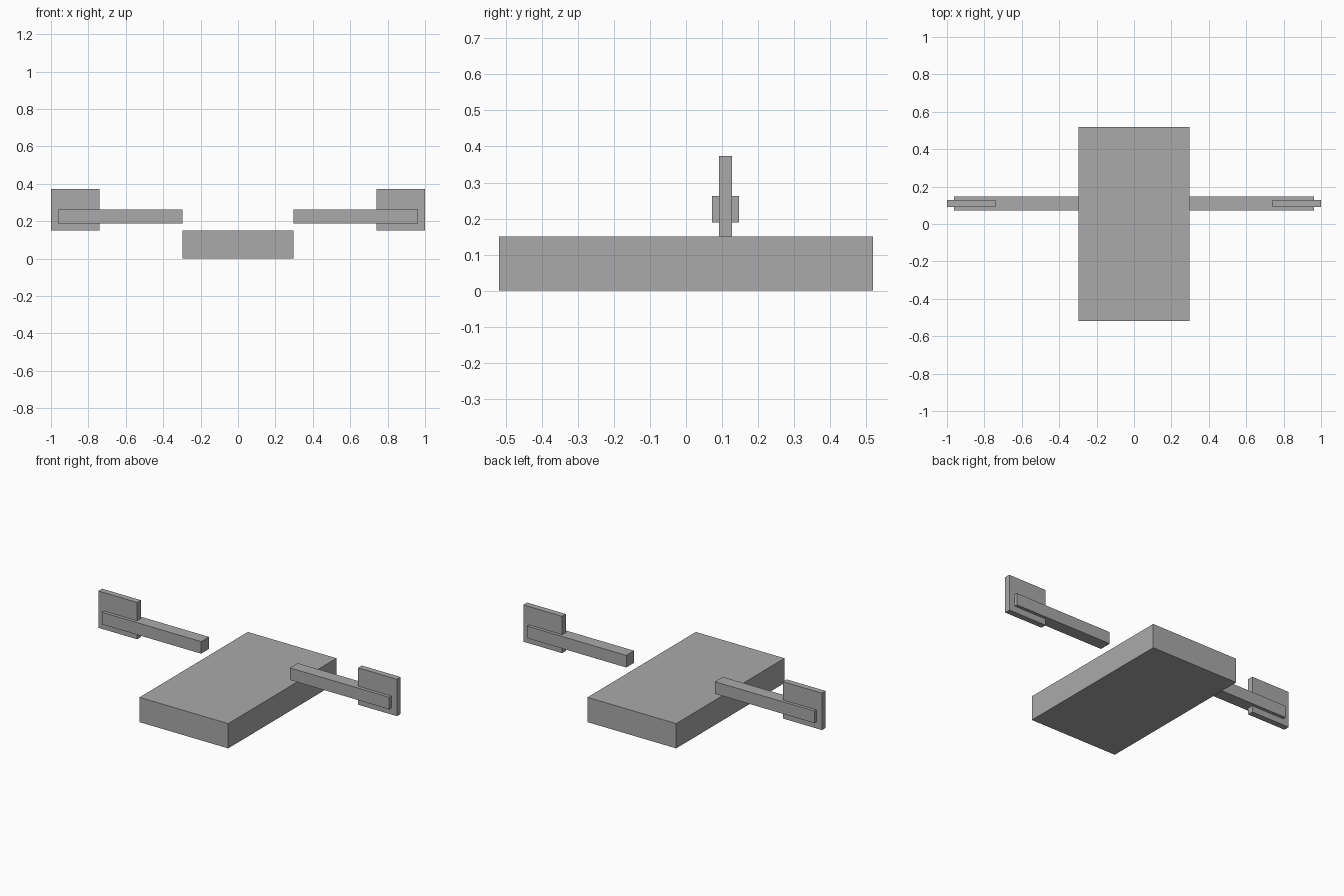
import bpy

# Remove the default cube
default = bpy.data.objects.get("Cube")
if default:
    bpy.data.objects.remove(default, do_unlink=True)

# Single flat colour
grey = bpy.data.materials.new("mid_grey")
grey.use_nodes = True
colour = (0.4, 0.4, 0.4, 1)
grey.diffuse_color = colour
grey.node_tree.nodes["Principled BSDF"].inputs["Base Color"].default_value = colour


def box(name, x, y, z):
    """Add a box spanning the given (low, high) range on each axis."""
    spans = (x, y, z)
    bpy.ops.mesh.primitive_cube_add(size=1, location=[(a + b) / 2 for a, b in spans])
    obj = bpy.context.object
    obj.name = name
    obj.scale = [b - a for a, b in spans]
    bpy.ops.object.transform_apply(location=False, rotation=False, scale=True)
    obj.data.materials.append(grey)
    return obj


# Central slab body
box("body", (-0.297, 0.297), (-0.518, 0.518), (0, 0.15))

# Arm and upright end plate on each side
for side, s in (("left", 1), ("right", -1)):
    box(side + "_arm", sorted((s * 0.297, s * 0.962)), (0.072, 0.147), (0.189, 0.262))
    box(side + "_end_plate", sorted((s * 0.74, s * 1.0)), (0.092, 0.128), (0.15, 0.373))
